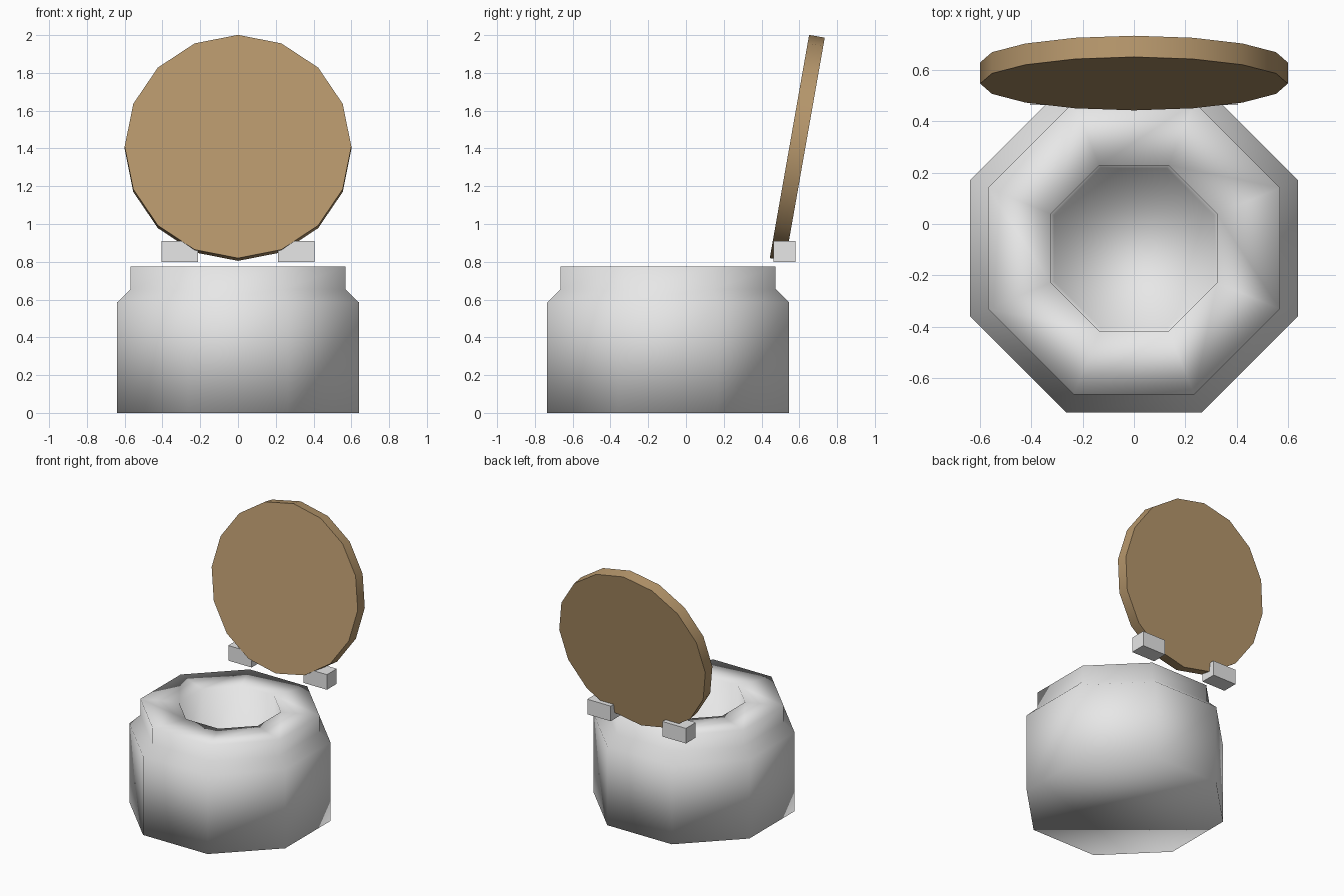
import bpy, bmesh, math
from mathutils import Matrix

if "Cube" in bpy.data.objects:
    bpy.data.objects.remove(bpy.data.objects["Cube"])


def material(name, color):
    m = bpy.data.materials.new(name)
    m.diffuse_color = (*color, 1.0)
    m.use_nodes = True
    m.node_tree.nodes["Principled BSDF"].inputs["Base Color"].default_value = m.diffuse_color
    return m


grey = material("light grey", (0.8, 0.8, 0.8))
wood = material("wood brown", (0.47, 0.31, 0.15))


def finish(bm, name, mat, smooth=False):
    bmesh.ops.recalc_face_normals(bm, faces=bm.faces[:])
    for f in bm.faces:
        f.smooth = smooth
    me = bpy.data.meshes.new(name)
    bm.to_mesh(me)
    bm.free()
    me.materials.append(mat)
    ob = bpy.data.objects.new(name, me)
    bpy.context.collection.objects.link(ob)
    return ob


# Octagonal body: stacked rings up the outside, over the rim and down the hole
# (each pair is half width across flats, height)
SIDES, CENTRE_Y = 8, -0.095
profile = [(0.64, 0.0), (0.64, 0.585), (0.57, 0.655), (0.57, 0.775),
           (0.324, 0.775), (0.312, 0.33)]
bm = bmesh.new()
rings = []
for apothem, z in profile:
    r = apothem / math.cos(math.pi / SIDES)
    angles = [2 * math.pi * (i + 0.5) / SIDES for i in range(SIDES)]
    rings.append([bm.verts.new((r * math.cos(a), CENTRE_Y + r * math.sin(a), z))
                  for a in angles])
for low, high in zip(rings, rings[1:]):
    for i in range(SIDES):
        j = (i + 1) % SIDES
        bm.faces.new((low[i], low[j], high[j], high[i]))
bm.faces.new(rings[0][::-1])    # underside
bm.faces.new(rings[-1])         # floor of the hole
finish(bm, "body", grey, smooth=True)

# Round lid standing open, leaning back ten degrees
bm = bmesh.new()
bmesh.ops.create_cone(bm, cap_ends=True, segments=16, radius1=0.6, radius2=0.6,
                      depth=0.084)
top = max(bm.verts, key=lambda v: v.co.y)
turn = math.pi / 2 - math.atan2(top.co.y, top.co.x)
place = (Matrix.Translation((0, 0.589, 1.403))
         @ Matrix.Rotation(math.radians(80), 4, 'X')
         @ Matrix.Rotation(turn, 4, 'Z'))
bmesh.ops.transform(bm, matrix=place, verts=bm.verts[:])
lid = finish(bm, "lid", wood)
bpy.context.view_layer.objects.active = lid
lid.select_set(True)
bpy.ops.object.shade_smooth_by_angle(angle=math.radians(30))

# Hinge blocks, one on each side
for side, label in ((-1, "left"), (1, "right")):
    bm = bmesh.new()
    bmesh.ops.create_cube(bm, size=1, matrix=Matrix.Translation((side * 0.309, 0.522, 0.855))
                          @ Matrix.Diagonal((0.192, 0.115, 0.112, 1)))
    finish(bm, label + "_hinge", grey)
